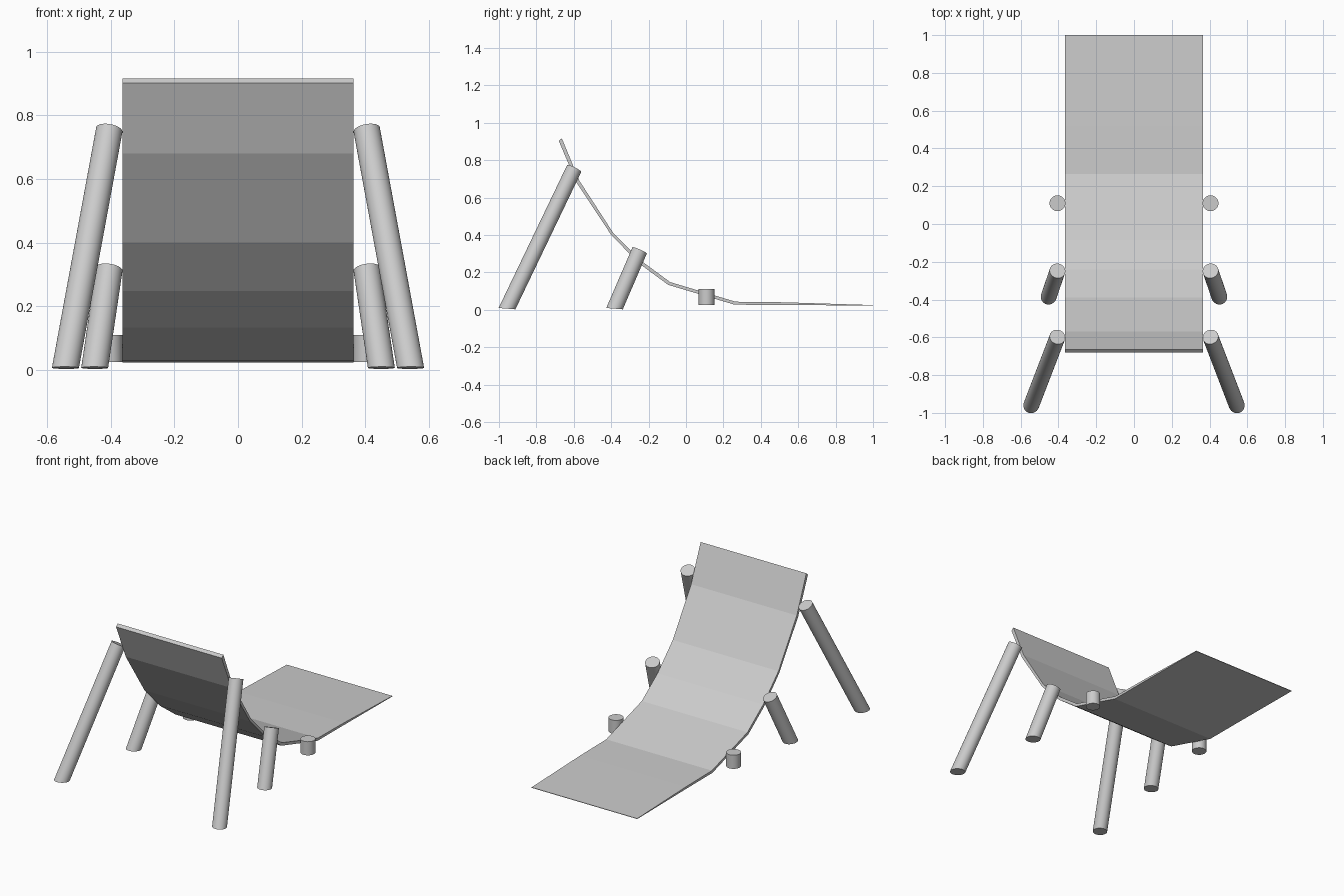
import bpy, bmesh, math
from mathutils import Vector

if "Cube" in bpy.data.objects:
    bpy.data.objects.remove(bpy.data.objects["Cube"])

SEAT_HALF = 0.364
LEG_R = 0.042
SIDES = 32


def finish(name, bm):
    bmesh.ops.recalc_face_normals(bm, faces=bm.faces)
    mesh = bpy.data.meshes.new(name)
    bm.to_mesh(mesh)
    bm.free()
    obj = bpy.data.objects.new(name, mesh)
    bpy.context.collection.objects.link(obj)
    return obj


# Sling seat: thin faceted sheet, (y, z) profile extruded across x
upper = [(-0.664, 0.917), (-0.57, 0.69), (-0.39, 0.412), (-0.24, 0.262),
         (-0.085, 0.148), (0.265, 0.043), (0.52, 0.040), (1.0, 0.025)]
lower = [(-0.68, 0.902), (-0.585, 0.68), (-0.40, 0.40), (-0.25, 0.247),
         (-0.095, 0.133), (0.26, 0.027), (0.52, 0.026), (1.0, 0.022)]

bm = bmesh.new()
rows = []
for u, l in zip(upper, lower):
    rows.append([bm.verts.new((-SEAT_HALF, *u)), bm.verts.new((SEAT_HALF, *u)),
                 bm.verts.new((SEAT_HALF, *l)), bm.verts.new((-SEAT_HALF, *l))])
for a, b in zip(rows, rows[1:]):
    for i in range(4):
        j = (i + 1) % 4
        bm.faces.new((a[i], a[j], b[j], b[i]))
bm.faces.new(rows[0])
bm.faces.new(rows[-1])
finish("sling_seat", bm)


# Round leg: square-cut top, foot cut nearly level with the ground
def leg(name, top, foot, side, tilt):
    top, foot = Vector(top), Vector(foot)
    top.x *= side
    foot.x *= side
    axis = (top - foot).normalized()
    u = Vector((1, 0, 0))
    u = (u - axis * u.dot(axis)).normalized()
    v = axis.cross(u)
    cut = Vector((0, tilt, 1)).normalized()
    bm = bmesh.new()
    ring_top, ring_foot = [], []
    for i in range(SIDES):
        a = 2 * math.pi * i / SIDES
        off = (u * math.cos(a) + v * math.sin(a)) * LEG_R
        ring_top.append(bm.verts.new(top + off))
        slide = axis * (off.dot(cut) / axis.dot(cut))
        ring_foot.append(bm.verts.new(foot + off - slide))
    bm.faces.new(ring_top)
    bm.faces.new(ring_foot)
    for i in range(SIDES):
        j = (i + 1) % SIDES
        bm.faces.new((ring_foot[i], ring_foot[j], ring_top[j], ring_top[i]))
    obj = finish(name, bm)
    bpy.ops.object.select_all(action='DESELECT')
    obj.select_set(True)
    bpy.context.view_layer.objects.active = obj
    bpy.ops.object.shade_smooth_by_angle(angle=math.radians(40))


# Three mirrored pairs of supports
for label, s in (("left", -1), ("right", 1)):
    leg("tall_leg_" + label, (0.405, -0.598, 0.755), (0.543, -0.957, 0.006), s, 0.08)
    leg("middle_leg_" + label, (0.405, -0.248, 0.317), (0.451, -0.382, 0.006), s, 0.08)
    leg("short_peg_" + label, (0.405, 0.11, 0.11), (0.405, 0.11, 0.025), s, 0.0)
